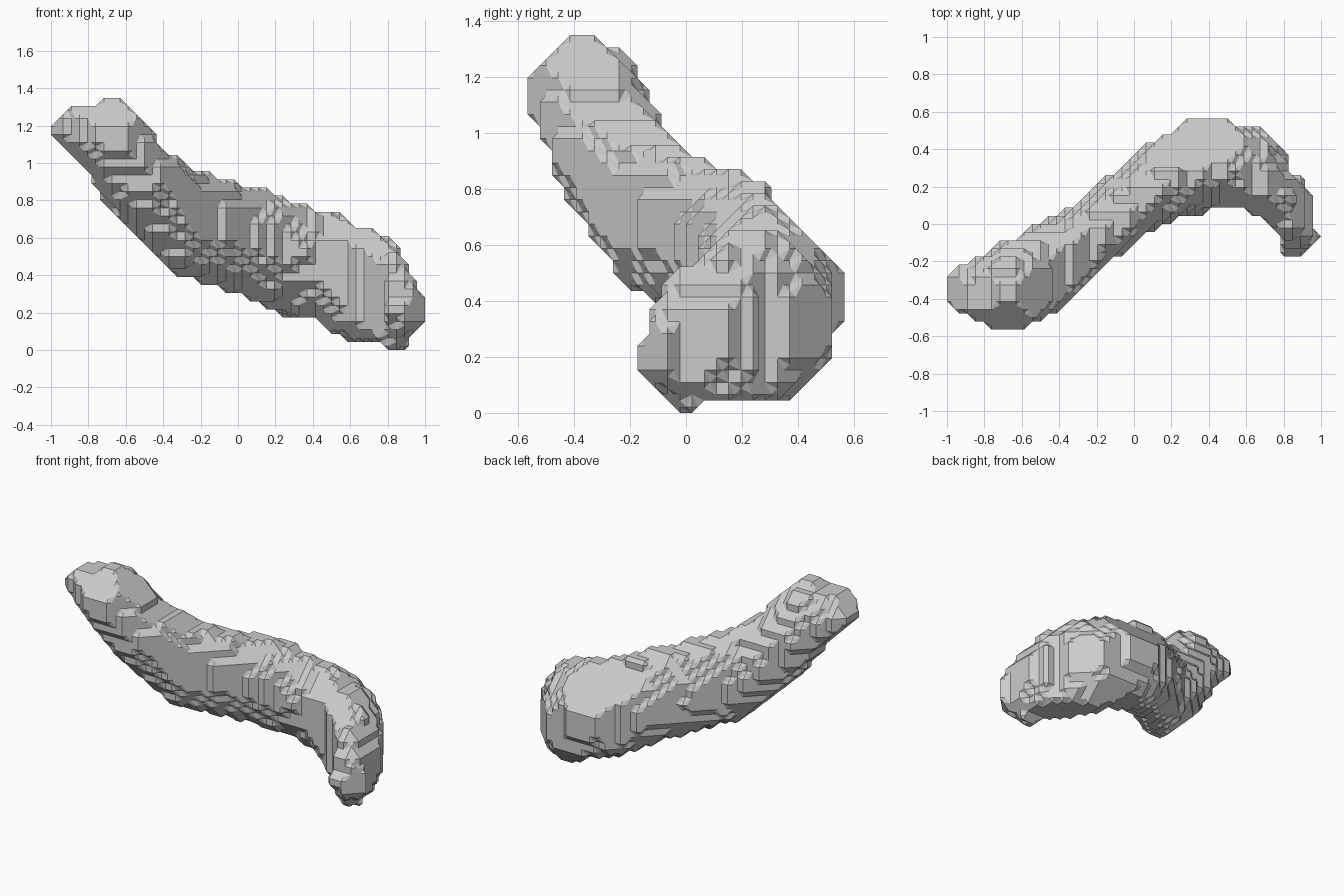
import bpy, bmesh, math
from mathutils import Vector

if "Cube" in bpy.data.objects:
    bpy.data.objects.remove(bpy.data.objects["Cube"])

STEP = 2 / 46  # voxel size
ORIGIN = (-1 + STEP / 2, -13 * STEP + STEP / 2, STEP / 2)
POWER = 1.7    # below 2 gives the cross-section a leaner, ridged shape
LEAN = 0.2     # leans the cross-section forward at the top

# Sections along the bent body: centre x, y, z and radii x, y, z
SECTIONS = [
    (-0.88, -0.36, 1.18, 0.15, 0.15, 0.14),
    (-0.68, -0.35, 1.12, 0.23, 0.23, 0.25),
    (-0.52, -0.26, 0.91, 0.215, 0.24, 0.28),
    (-0.33, -0.14, 0.72, 0.205, 0.205, 0.31),
    (-0.02, 0.11, 0.61, 0.185, 0.185, 0.31),
    (0.28, 0.31, 0.49, 0.20, 0.26, 0.31),
    (0.47, 0.33, 0.42, 0.215, 0.25, 0.32),
    (0.62, 0.28, 0.36, 0.215, 0.255, 0.33),
    (0.75, 0.17, 0.30, 0.195, 0.22, 0.31),
    (0.83, 0.04, 0.25, 0.14, 0.18, 0.275),
    (0.89, -0.07, 0.20, 0.13, 0.12, 0.11),
]

# Trimming outlines of the body, from the front (x, z), side (y, z) and top (x, y)
FRONT = [(-1.01, 1.20), (-.89, 1.31), (-.78, 1.31), (-.72, 1.36), (-.63, 1.36),
         (-.44, 1.17), (-.44, 1.11), (-.37, 1.04), (-.33, 1.04), (-.24, .96),
         (-.15, .96), (-.15, .92), (.02, .92), (.02, .875), (.15, .875), (.20, .83),
         (.28, .83), (.41, .74), (.54, .74), (.60, .66), (.74, .66), (.87, .57),
         (.95, .42), (.95, .31), (1.01, .26), (1.01, .16), (.91, .03), (.89, -.01),
         (.70, -.01), (.61, .05), (.50, .09), (.40, .17), (.28, .17), (.19, .22),
         (.07, .28), (0, .31), (-.14, .31), (-.33, .40), (-.46, .51), (-.61, .64),
         (-.61, .68), (-.78, .84), (-.78, .92), (-.87, 1.0), (-1.01, 1.15)]
SIDE = [(-.575, 1.20), (-.42, 1.36), (-.33, 1.36), (-.29, 1.31), (-.24, 1.31),
        (-.175, 1.24), (-.175, 1.20), (-.09, 1.11), (-.09, 1.03), (.02, .915),
        (.06, .915), (.11, .87), (.20, .87), (.26, .83), (.305, .83), (.305, .78),
        (.52, .55), (.575, .46), (.575, .33), (.52, .28), (.52, .20), (.37, .05),
        (.06, .04), (.02, -.01), (-.07, -.01), (-.13, .07), (-.13, .11), (-.18, .15),
        (-.18, .24), (-.13, .28), (-.13, .42), (-.20, .44), (-.31, .55), (-.43, .68),
        (-.435, .80), (-.48, .80), (-.48, .94), (-.52, .98), (-.52, 1.03), (-.575, 1.03)]
TOP = [(-1.01, -.32), (-.95, -.21), (-.89, -.17), (-.80, -.09), (-.63, -.09),
       (-.54, .05), (-.41, .05), (-.35, .09), (-.25, .15), (-.155, .26), (-.07, .29),
       (.02, .39), (.14, .48), (.19, .48), (.28, .575), (.50, .575), (.55, .52),
       (.66, .52), (.81, .39), (.83, .28), (.90, .24), (.95, .15), (.95, -.02),
       (1.01, -.06), (.90, -.15), (.85, -.18), (.79, -.18), (.79, -.08), (.70, .02),
       (.54, .09), (.43, .09), (.38, .05), (.25, .05), (.14, -.01), (.03, -.08),
       (-.12, -.20), (-.25, -.32), (-.40, -.47), (-.53, -.57), (-.76, -.57),
       (-.85, -.51), (-1.01, -.42)]


def within(outline, u, v):
    """Even-odd test of a point against a closed outline."""
    hit = False
    for (u0, v0), (u1, v1) in zip(outline, outline[1:] + outline[:1]):
        if (v0 > v) != (v1 > v) and u < u0 + (v - v0) * (u1 - u0) / (v1 - v0):
            hit = not hit
    return hit


def place(key):
    return [ORIGIN[k] + key[k] * STEP for k in range(3)]


def fill_voxels():
    """Grid points inside the swept rounded sections and inside all three outlines."""
    inside = set()
    for a, b in zip(SECTIONS, SECTIONS[1:]):
        for i in range(9):
            t = i / 8
            s = [p + (q - p) * t for p, q in zip(a, b)]
            c, r = s[:3], s[3:]
            reach = (r[0], r[1], r[2] + LEAN * r[1])
            span = [range(math.floor((c[k] - reach[k] - ORIGIN[k]) / STEP),
                          math.ceil((c[k] + reach[k] - ORIGIN[k]) / STEP) + 1)
                    for k in range(3)]
            for x in span[0]:
                for y in span[1]:
                    for z in span[2]:
                        d = [p - q for p, q in zip(place((x, y, z)), c)]
                        flat = math.hypot(d[0] / r[0], d[1] / r[1])
                        tall = abs(d[2] + LEAN * d[1]) / r[2]
                        if flat ** POWER + tall ** POWER <= 1:
                            inside.add((x, y, z))
    kept = set()
    for key in inside:
        x, y, z = place(key)
        if within(FRONT, x, z) and within(SIDE, y, z) and within(TOP, x, y):
            kept.add(key)
    return kept


def cell_sides():
    """The six sides of a unit cell, each as four corners in turning order."""
    sides = []
    for axis in range(3):
        for s in (0, 1):
            ring = []
            for u, v in ((0, 0), (1, 0), (1, 1), (0, 1)):
                p = [0, 0, 0]
                p[axis], p[(axis + 1) % 3], p[(axis + 2) % 3] = s, u, v
                ring.append(tuple(p))
            sides.append(ring if s else ring[::-1])
    return sides


def cell_loops(cell, inside, sides):
    """Trace the surface polygons that pass through the edge midpoints of a cell."""
    follow = {}
    for ring in sides:
        pts = [tuple(cell[k] + p[k] for k in range(3)) for p in ring]
        state = [p in inside for p in pts]
        mid = lambda n: tuple(m + o for m, o in zip(pts[n], pts[(n + 1) % 4]))
        for i in range(4):
            j = (i + 1) % 4
            if state[i] or not state[j]:
                continue
            while state[(j + 1) % 4]:
                j = (j + 1) % 4
            follow[mid(i)] = mid(j)
    while follow:
        start, nxt = follow.popitem()
        loop = [start]
        while nxt != start:
            loop.append(nxt)
            nxt = follow.pop(nxt)
        yield loop


# Chamfered voxel skin of the body
inside = fill_voxels()
sides = cell_sides()
cells = {(x - i, y - j, z - k) for x, y, z in inside
         for i in (0, 1) for j in (0, 1) for k in (0, 1)}
bm = bmesh.new()
verts = {}
for cell in sorted(cells):
    for loop in cell_loops(cell, inside, sides):
        for key in loop:
            if key not in verts:
                verts[key] = bm.verts.new(Vector(place([n / 2 for n in key])))
        bm.faces.new([verts[key] for key in loop])
bmesh.ops.recalc_face_normals(bm, faces=bm.faces[:])
bmesh.ops.triangulate(bm, faces=bm.faces[:])

mesh = bpy.data.meshes.new("bent_body")
bm.to_mesh(mesh)
bm.free()
body = bpy.data.objects.new("bent_body", mesh)
bpy.context.collection.objects.link(body)

grey = bpy.data.materials.new("light_grey")
grey.diffuse_color = (0.6, 0.6, 0.6, 1)
grey.use_nodes = True
grey.node_tree.nodes["Principled BSDF"].inputs["Base Color"].default_value = grey.diffuse_color
mesh.materials.append(grey)
